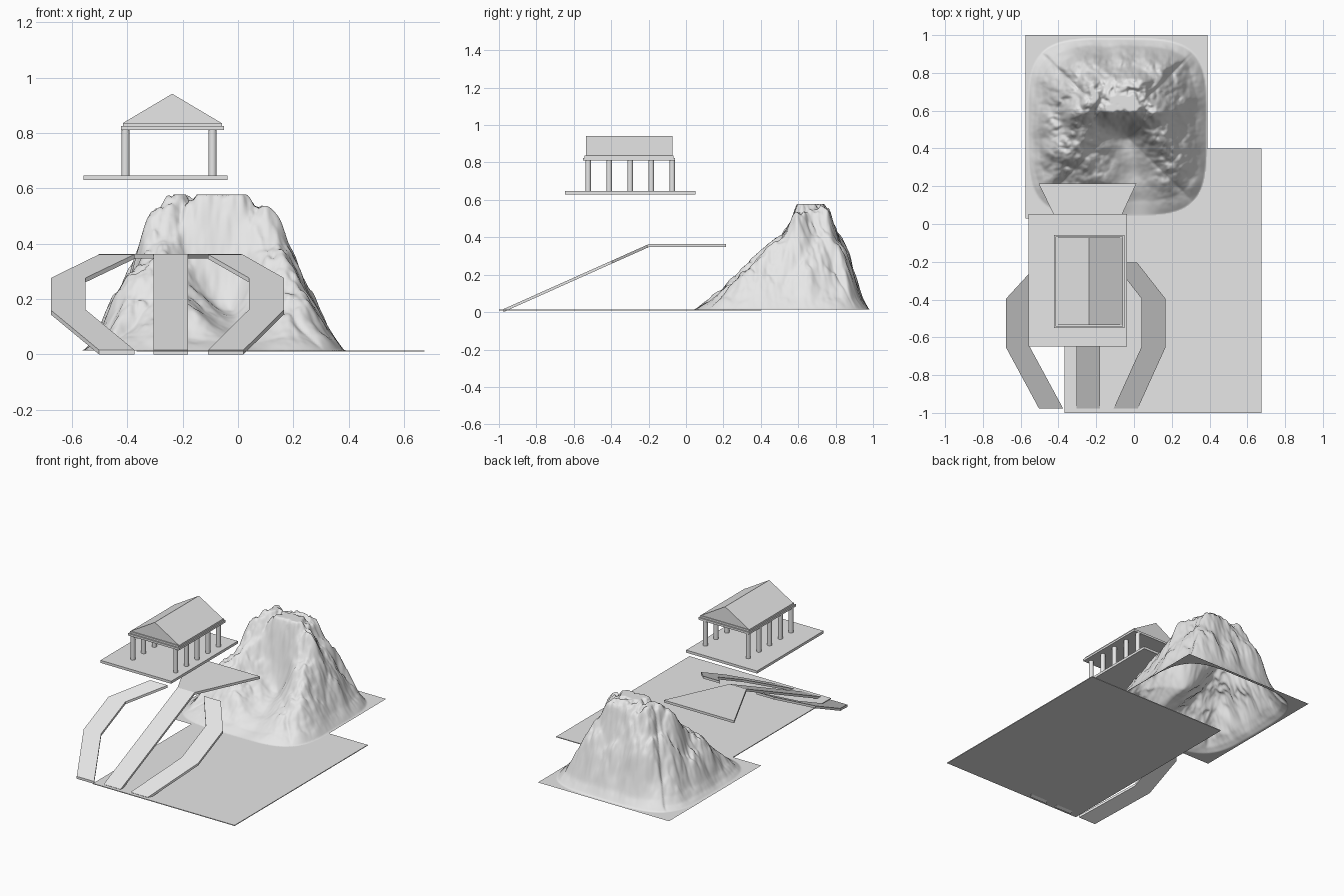
import bpy, bmesh, math
from mathutils import Vector, noise

if "Cube" in bpy.data.objects:
    bpy.data.objects.remove(bpy.data.objects["Cube"])

stone = bpy.data.materials.new("pale_grey_stone")
stone.use_nodes = True
GREY = (0.8, 0.8, 0.8, 1)
stone.diffuse_color = GREY
stone.node_tree.nodes["Principled BSDF"].inputs["Base Color"].default_value = GREY


def finish(name, bm, smooth=False):
    bmesh.ops.recalc_face_normals(bm, faces=bm.faces)
    mesh = bpy.data.meshes.new(name)
    for f in bm.faces:
        f.smooth = smooth
    bm.to_mesh(mesh)
    bm.free()
    mesh.materials.append(stone)
    obj = bpy.data.objects.new(name, mesh)
    bpy.context.collection.objects.link(obj)
    return obj


def box(name, x0, x1, y0, y1, z0, z1):
    bm = bmesh.new()
    bmesh.ops.create_cube(bm, size=1)
    for v in bm.verts:
        v.co = ((x0 + x1) / 2 + v.co.x * (x1 - x0),
                (y0 + y1) / 2 + v.co.y * (y1 - y0),
                (z0 + z1) / 2 + v.co.z * (z1 - z0))
    return finish(name, bm)


def extrude(name, points, offset):
    bm = bmesh.new()
    face = bm.faces.new([bm.verts.new(p) for p in points])
    ext = bmesh.ops.extrude_face_region(bm, geom=[face], use_keep_orig=True)
    verts = [g for g in ext["geom"] if isinstance(g, bmesh.types.BMVert)]
    bmesh.ops.translate(bm, verts=verts, vec=offset)
    return finish(name, bm)


# Flat ground
box("ground_slab", -0.367, 0.675, -1, 0.4, 0.009, 0.014)

# Temple: floor, two rows of columns, stepped beam and gabled roof
MID = -0.238
box("temple_floor", -0.559, -0.038, -0.648, 0.052, 0.63, 0.647)
for side, x in (("right", MID - 0.169), ("left", MID + 0.146)):
    for i in range(5):
        bm = bmesh.new()
        bmesh.ops.create_cone(bm, cap_ends=True, segments=24, radius1=0.015,
                              radius2=0.015, depth=0.165)
        bmesh.ops.translate(bm, verts=bm.verts,
                            vec=(x, -0.523 + i * 0.1125, 0.7285))
        col = finish(f"column_{side}_{i + 1}", bm, True)
        for f in col.data.polygons:
            f.use_smooth = abs(f.normal.z) < 0.5
        for e in col.data.edges:
            a, b = (col.data.vertices[k].co.z for k in e.vertices)
            e.use_edge_sharp = abs(a - b) < 0.01
box("lower_beam", -0.424, -0.05, -0.55, -0.058, 0.811, 0.825)
box("upper_beam", -0.416, -0.058, -0.542, -0.066, 0.825, 0.837)
extrude("gable_roof", [(MID - 0.177, -0.535, 0.837), (MID + 0.177, -0.535, 0.837),
                       (MID, -0.535, 0.942)], (0, 0.464, 0))

# Landing deck and the three sloping ramps, all on one incline
THICK = (0, 0, -0.016)
extrude("landing_deck", [(-0.305, -0.2, 0.363), (-0.18, -0.2, 0.363),
                         (0.013, 0.215, 0.363), (-0.505, 0.215, 0.363)], THICK)


def ramp(name, outline):
    extrude(name, [(x, y, 0.363 + (y + 0.2) * 0.447) for x, y in outline], THICK)


ramp("centre_ramp", [(-0.305, -0.977), (-0.18, -0.977), (-0.18, -0.2), (-0.305, -0.2)])
ramp("left_ramp", [(-0.108, -0.977), (0.02, -0.977), (0.166, -0.655), (0.166, -0.395),
                   (0.017, -0.205), (-0.108, -0.205), (0.04, -0.395), (0.04, -0.65)])
ramp("right_ramp", [(-0.375, -0.977), (-0.503, -0.977), (-0.677, -0.655), (-0.677, -0.395),
                    (-0.503, -0.205), (-0.375, -0.205), (-0.552, -0.395), (-0.552, -0.65)])


# Rocky mountain: two slope profiles blended, a front gully and eroded noise
def lerp_profile(points, t):
    for (a, ha), (b, hb) in zip(points, points[1:]):
        if t <= b:
            return ha + (hb - ha) * max(0, (t - a) / (b - a))
    return points[-1][1]


ACROSS = [(-0.56, 0), (-0.53, 0.025), (-0.5, 0.07), (-0.45, 0.19), (-0.4, 0.31),
          (-0.35, 0.43), (-0.3, 0.54), (-0.22, 0.64), (0.02, 0.68), (0.09, 0.61),
          (0.13, 0.49), (0.18, 0.37), (0.22, 0.28), (0.28, 0.16), (0.33, 0.07), (0.385, 0)]
ALONG = [(0.045, 0), (0.12, 0.055), (0.22, 0.16), (0.3, 0.24), (0.4, 0.33),
         (0.5, 0.44), (0.57, 0.55), (0.63, 0.66), (0.71, 0.66), (0.77, 0.57),
         (0.8, 0.47), (0.85, 0.31), (0.9, 0.16), (0.94, 0.06), (0.98, 0)]
BASE, CAP = 0.014, 0.577
CX, CY, RX, RY = -0.0875, 0.5125, 0.4725, 0.4675


def height(x, y):
    # Round the corners of the footprint
    u, w = abs(x - CX) / RX, abs(y - CY) / RY
    reach = (u ** 4 + w ** 4) ** 0.25
    push = reach / max(u, w, 1e-6)
    # Wobble the sample position so that the ridges wander
    p = Vector((x, y, 0.3))
    wobble = 0.035 * min(1, max(0, (1 - reach) / 0.25))
    px = lerp_profile(ACROSS, CX + (x - CX) * push + noise.noise(p * 9) * wobble)
    py = lerp_profile(ALONG, CY + (y - CY) * push
                      + noise.noise(p * 9 + Vector((5, 2, 7))) * wobble)
    if px < 1e-4 or py < 1e-4:
        return BASE
    h = (px ** -5 + py ** -5) ** -0.2
    # Gully bending down the front from the summit wall, gentler on its right bank
    end = min(1, max(0, (0.6 - y) / 0.16))
    off = x - 0.02 + 0.16 * (y - 0.1)
    gully = math.exp(-(off / (0.17 if off < 0 else 0.11)) ** 2) * end * end * (3 - 2 * end)
    h *= 1 - 0.6 * gully
    # Broad crags, stronger near the summit, and fine grain
    rough = min(1, h / 0.25) * (1 - 0.8 * gully)
    crags = noise.turbulence(p * 6, 4, True) - 0.55
    h += rough * ((0.06 + 0.05 * (h > 0.4) * (h - 0.4) / 0.2) * crags
                  + 0.015 * noise.noise(p * 34))
    return min(CAP, BASE + max(0, h))


N = 150
bm = bmesh.new()
bmesh.ops.create_grid(bm, x_segments=N, y_segments=N, size=0.5)
for v in bm.verts:
    x, y = -0.0925 + v.co.x * 0.965, 0.515 + v.co.y * 0.97
    v.co = (x, y, height(x, y))
finish("mountain", bm, True)
